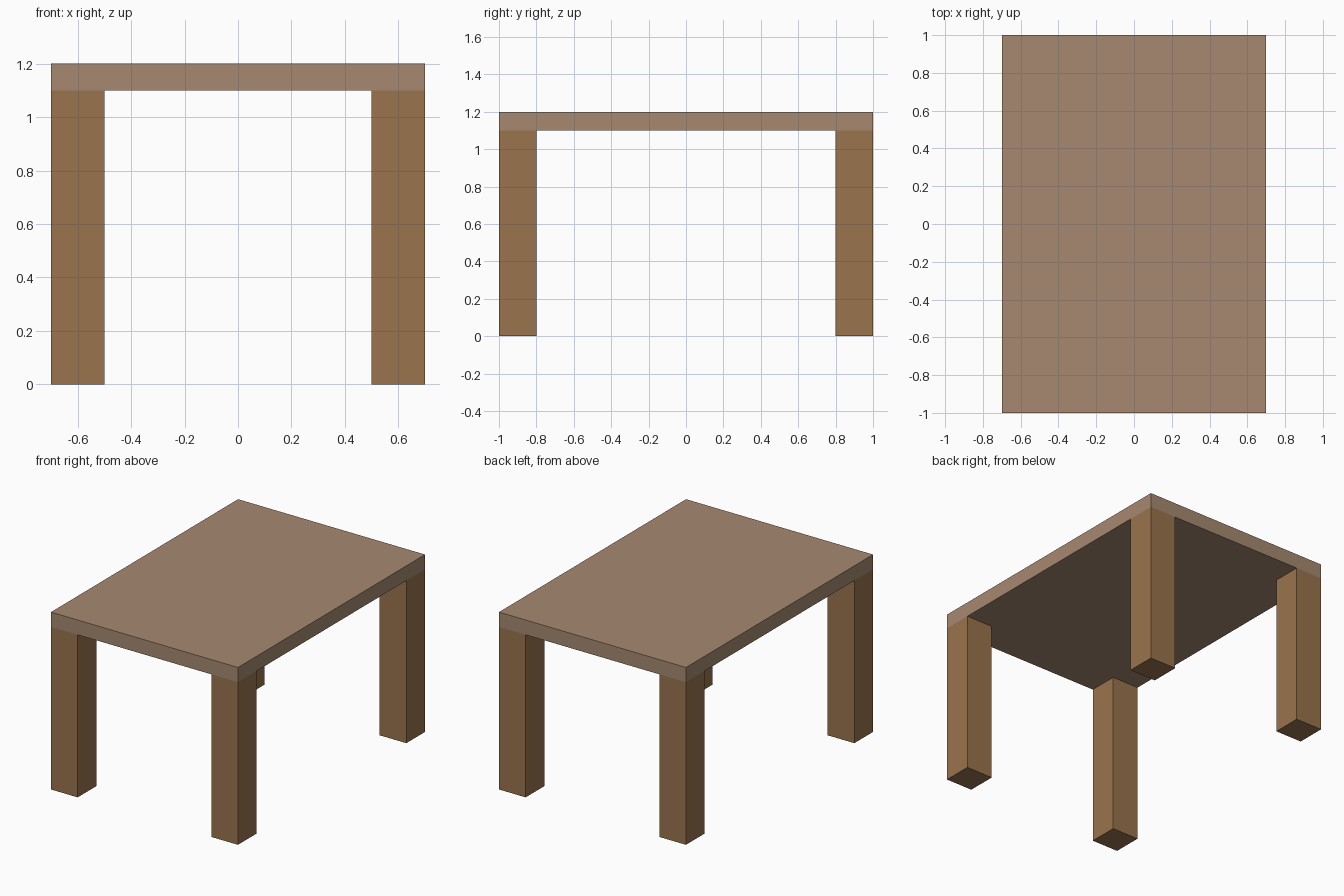
import bpy

if "Cube" in bpy.data.objects:
    bpy.data.objects.remove(bpy.data.objects["Cube"])

WIDTH, DEPTH, HEIGHT = 1.4, 2.0, 1.2
TOP_THICK, LEG = 0.1, 0.2


def material(name, color):
    mat = bpy.data.materials.new(name)
    mat.diffuse_color = (*color, 1)
    mat.use_nodes = True
    mat.node_tree.nodes["Principled BSDF"].inputs["Base Color"].default_value = mat.diffuse_color
    return mat


def box(name, size, center, mat):
    bpy.ops.mesh.primitive_cube_add(size=1, location=center)
    obj = bpy.context.object
    obj.name = name
    obj.scale = size
    bpy.ops.object.transform_apply(location=False, rotation=False, scale=True)
    obj.data.materials.append(mat)
    return obj


top_wood = material("top_wood", (0.38, 0.25, 0.16))
leg_wood = material("leg_wood", (0.32, 0.174, 0.074))

# Table top
box("table_top", (WIDTH, DEPTH, TOP_THICK), (0, 0, HEIGHT - TOP_THICK / 2), top_wood)

# Four square legs, flush with the corners of the top
leg_height = HEIGHT - TOP_THICK
for y_name, sy in (("front", -1), ("back", 1)):
    for x_name, sx in (("left", -1), ("right", 1)):
        box(f"{y_name}_{x_name}_leg", (LEG, LEG, leg_height),
            (sx * (WIDTH - LEG) / 2, sy * (DEPTH - LEG) / 2, leg_height / 2), leg_wood)
